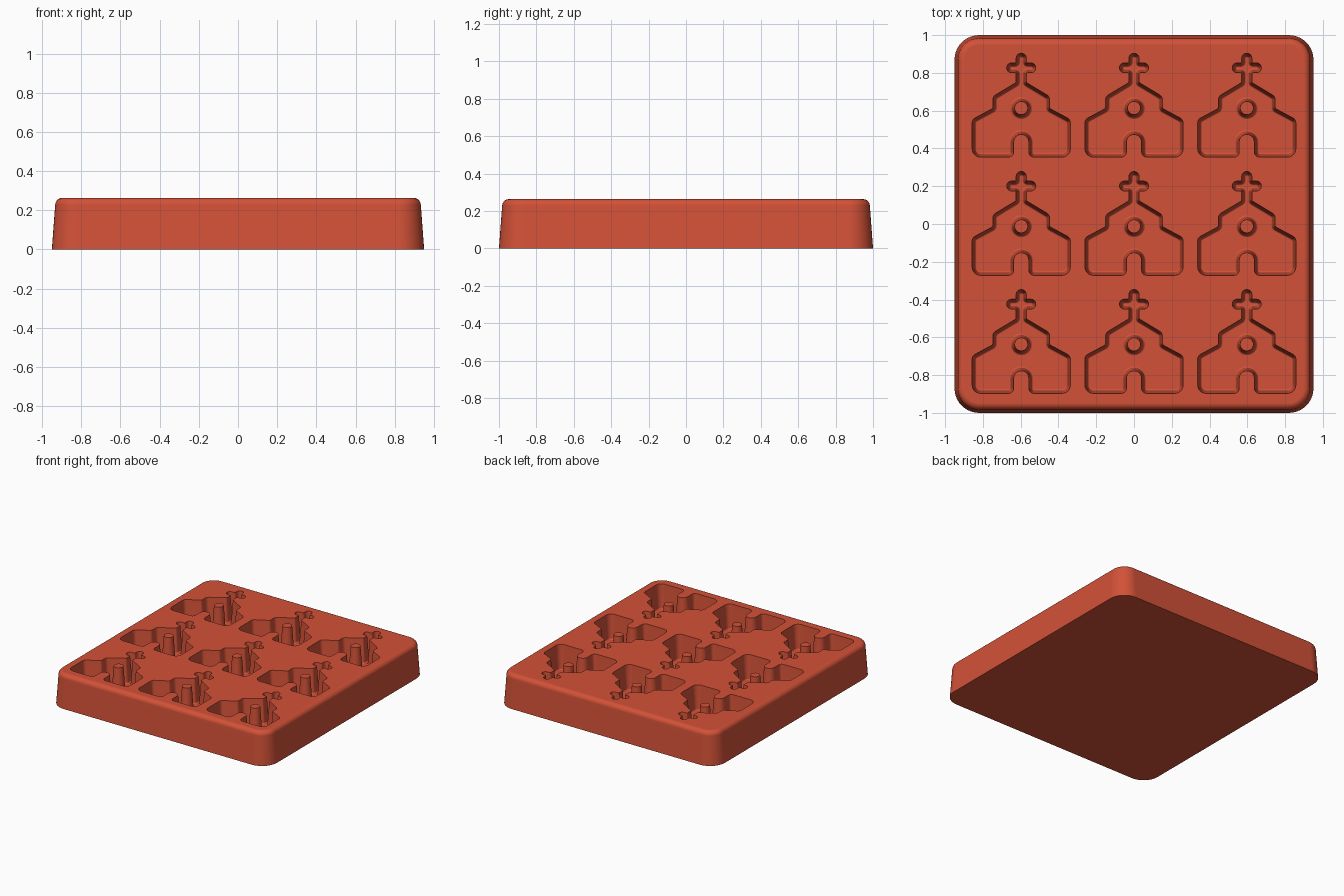
import bpy, bmesh, math
from mathutils import Vector, Matrix

if "Cube" in bpy.data.objects:
    bpy.data.objects.remove(bpy.data.objects["Cube"], do_unlink=True)

TOP, FLOOR = 0.263, 0.07
COLS, ROWS = (-0.597, 0, 0.597), (-0.622, 0.003, 0.629)

red = bpy.data.materials.new("brick_red")
red.use_nodes = True
red.diffuse_color = (0.65, 0.083, 0.039, 1)
red.node_tree.nodes["Principled BSDF"].inputs["Base Color"].default_value = red.diffuse_color


def rounded(corners, steps):
    """Counterclockwise (x, y, radius) corners -> list of (point, outward normal)."""
    out = []
    for i, (x, y, r) in enumerate(corners):
        p = Vector((x, y))
        d0 = (p - Vector(corners[i - 1][:2])).normalized()
        d1 = (Vector(corners[(i + 1) % len(corners)][:2]) - p).normalized()
        turn = math.atan2(d0.x * d1.y - d0.y * d1.x, d0.dot(d1))
        side = math.copysign(r, turn)
        normal = Vector((d0.y, -d0.x))
        centre = p - d0 * r * math.tan(abs(turn) / 2) - normal * side
        for k in range(steps + 1):
            n = Matrix.Rotation(turn * k / steps, 2) @ normal
            out.append((centre + n * side, n))
    return out


def loft(bm, outline, rings, at=(0, 0)):
    """Closed solid through (z, inset) rings listed from bottom to top."""
    loops = [[bm.verts.new((p.x - n.x * inset + at[0], p.y - n.y * inset + at[1], z))
              for p, n in outline] for z, inset in rings]
    count = len(outline)
    for a, b in zip(loops, loops[1:]):
        for i in range(count):
            j = (i + 1) % count
            bm.faces.new((a[i], a[j], b[j], b[i]))
    bm.faces.new(loops[0][::-1])
    bm.faces.new(loops[-1])


def make_object(name, bm):
    mesh = bpy.data.meshes.new(name)
    bm.to_mesh(mesh)
    bm.free()
    mesh.materials.append(red)
    obj = bpy.data.objects.new(name, mesh)
    bpy.context.collection.objects.link(obj)
    return obj


def fillet(z, inset, r, steps=5, start=0.05):
    """Quarter round rising to z, ending r further in than inset."""
    angles = [start + (math.pi / 2 - start) * k / steps for k in range(steps + 1)]
    return [(z - r + r * math.sin(a), inset + r - r * math.cos(a)) for a in angles]


# Tray block with drafted sides and a rounded rim
bm = bmesh.new()
tray_plan = rounded([(-0.95, -1, 0.13), (0.95, -1, 0.13), (0.95, 1, 0.13), (-0.95, 1, 0.13)], 10)
loft(bm, tray_plan, [(0, 0)] + fillet(TOP, 0.017, 0.036))
tray = make_object("mould_tray", bm)

# Chapel outline: right half, mirrored to the left, closed by the doorway arch
half = [(0.04, -0.275, 0.028), (0.26, -0.275, 0.045), (0.26, -0.076, 0.03),
        (0.15, -0.017, 0.015), (0.15, 0.046, 0.03), (0.027, 0.12, 0.01),
        (0.027, 0.172, 0.006), (0.077, 0.172, 0.0255), (0.077, 0.224, 0.0255),
        (0.027, 0.224, 0.006), (0.027, 0.275, 0.0265)]
arch = [(-0.04, -0.155, 0.039), (0.04, -0.155, 0.039)]
chapel = rounded(half + [(-x, y, r) for x, y, r in reversed(half)] + arch, 6)

# Cavity cutters: drafted walls and a rounded floor edge
profile = [(z, inset) for z, inset in
           [(FLOOR, 0.024), (FLOOR + 0.003, 0.018), (FLOOR + 0.01, 0.014),
            (TOP, 0), (TOP + 0.02, -0.001)]]
bm = bmesh.new()
for x in COLS:
    for y in ROWS:
        loft(bm, chapel, profile, (x, y))
cutter = make_object("cavity_cutter", bm)
cutter.hide_render = True
cutter.hide_viewport = False

cut = tray.modifiers.new("cavities", "BOOLEAN")
cut.object = cutter
cut.operation = "DIFFERENCE"
cut.solver = "EXACT"
bpy.context.view_layer.objects.active = tray
bpy.ops.object.modifier_apply(modifier=cut.name)
bpy.data.objects.remove(cutter, do_unlink=True)

# Round window posts standing in the cavities
bm = bmesh.new()
circle = []
for k in range(32):
    n = Vector((math.cos(math.tau * k / 32), math.sin(math.tau * k / 32)))
    circle.append((n * 0.058, n))
for x in COLS:
    for y in ROWS:
        loft(bm, circle, [(FLOOR - 0.01, 0), (FLOOR, 0), (FLOOR + 0.003, 0.006),
                          (FLOOR + 0.01, 0.01), (TOP, 0.023)], (x, y - 0.015))
posts = make_object("window_posts", bm)

# Smooth the curved sides, keeping rims crisp
for obj in (tray, posts):
    bpy.ops.object.select_all(action="DESELECT")
    obj.select_set(True)
    bpy.context.view_layer.objects.active = obj
    bpy.ops.object.shade_smooth_by_angle(angle=math.radians(35))
    weighted = obj.modifiers.new("weighted_normals", "WEIGHTED_NORMAL")
    weighted.keep_sharp = True
